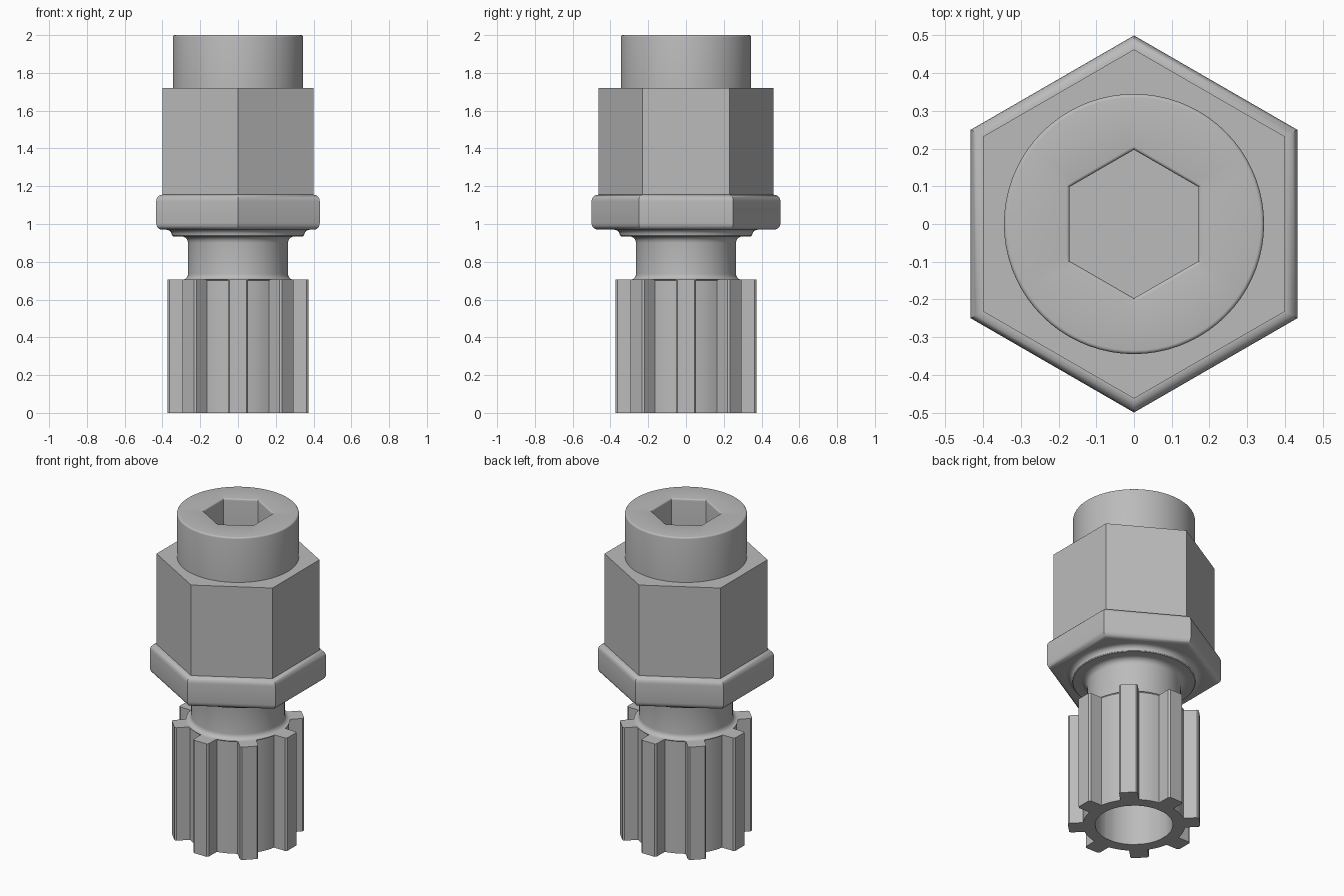
import bpy, bmesh, math

cube = bpy.data.objects.get("Cube")
if cube:
    bpy.data.objects.remove(cube, do_unlink=True)

steel = bpy.data.materials.new("grey_steel")
steel.use_nodes = True
GREY = (0.5, 0.5, 0.5, 1)
steel.diffuse_color = GREY
steel.node_tree.nodes["Principled BSDF"].inputs["Base Color"].default_value = GREY


def ring(radius, z, count=64):
    """Round loop of points."""
    turn = 2 * math.pi / count
    return [(radius * math.cos(i * turn), radius * math.sin(i * turn), z) for i in range(count)]


def hexagon(radius, z, count=6):
    """Six-sided loop with corners on the y axis, sampled at equal angles."""
    step = math.pi / 3
    loop = []
    for i in range(count):
        a = math.pi / 2 + i * 2 * math.pi / count
        off = (a - math.pi / 2) % step - step / 2
        r = radius * math.cos(step / 2) / math.cos(off)
        loop.append((r * math.cos(a), r * math.sin(a), z))
    return loop


def arc(cr, cz, size, start, end, steps=5):
    """Quarter-round profile points as (radius, height)."""
    angles = [math.radians(start + (end - start) * i / steps) for i in range(steps + 1)]
    return [(cr + size * math.cos(a), cz + size * math.sin(a)) for a in angles]


def loft(name, loops):
    """Skin a stack of equal loops and close both ends."""
    bm = bmesh.new()
    rows = [[bm.verts.new(p) for p in loop] for loop in loops]
    n = len(rows[0])
    for low, high in zip(rows, rows[1:]):
        for i in range(n):
            j = (i + 1) % n
            bm.faces.new((low[i], low[j], high[j], high[i]))
    bm.faces.new(rows[0][::-1])
    bm.faces.new(rows[-1])
    bmesh.ops.recalc_face_normals(bm, faces=bm.faces)
    mesh = bpy.data.meshes.new(name)
    bm.to_mesh(mesh)
    bm.free()
    mesh.materials.append(steel)
    obj = bpy.data.objects.new(name, mesh)
    bpy.context.collection.objects.link(obj)
    bpy.ops.object.select_all(action='DESELECT')
    obj.select_set(True)
    bpy.context.view_layer.objects.active = obj
    bpy.ops.object.shade_smooth_by_angle(angle=math.radians(30))
    return obj


# Splined sleeve: eight parallel-sided teeth with eased tips
TEETH, ROOT, TIP, HALF, EASE = 8, 0.29, 0.375, 0.053, 0.009
pitch = 2 * math.pi / TEETH
root_angle = math.asin(HALF / ROOT)
outline = []
for t in range(TEETH):
    mid = t * pitch
    for r, w in ((TIP - EASE, -HALF), (TIP, EASE - HALF), (TIP, HALF - EASE), (TIP - EASE, HALF)):
        outline.append((r, mid + math.atan2(w, r)))
    for k in range(6):
        outline.append((ROOT, mid + root_angle + (pitch - 2 * root_angle) * k / 5))


def spline(z, bore=None):
    return [((bore or r) * math.cos(a), (bore or r) * math.sin(a), z) for r, a in outline]


BORE = 0.22
loft("splined_sleeve", [spline(0.6, BORE), spline(0, BORE), spline(0),
                        spline(0.705), spline(0.705, BORE)])

# Neck with a fillet at each end and a coved shoulder under the collar
neck = [(0.29, 0.7)] + arc(0.295, 0.735, 0.03, 270, 180)
neck += arc(0.3, 0.9, 0.035, 180, 90)
neck += [(0.345, 0.935)] + arc(0.38, 0.94, 0.03, 180, 90) + [(0.38, 0.98)]
loft("neck", [ring(r, z) for r, z in neck])

# Wide hexagonal collar with rounded upper and lower rims
collar = [(0.4, 0.97)] + arc(0.465, 1.005, 0.035, 270, 360)
collar += arc(0.465, 1.12, 0.035, 0, 90) + [(0.4, 1.155)]
loft("hex_collar", [hexagon(r, z) for r, z in collar])

# Plain hexagonal body
loft("hex_body", [hexagon(0.463, 1.15), hexagon(0.463, 1.72)])

# Round cap with a hexagonal drive socket
N = 72
EDGE = 0.01
# start the round loops where the hexagon starts
def cap_ring(r, z):
    return [(-y, x, z) for x, y, z in ring(r, z, N)]


head = [cap_ring(0.345, 1.71)]
head += [cap_ring(r, z) for r, z in arc(0.345 - EDGE, 2 - EDGE, EDGE, 0, 90, 4)]
head += [hexagon(r, z, N) for r, z in arc(0.197 + EDGE, 2 - EDGE, EDGE, 90, 180, 4)]
head += [hexagon(0.197, 1.72, N)]
loft("socket_cap", head)
